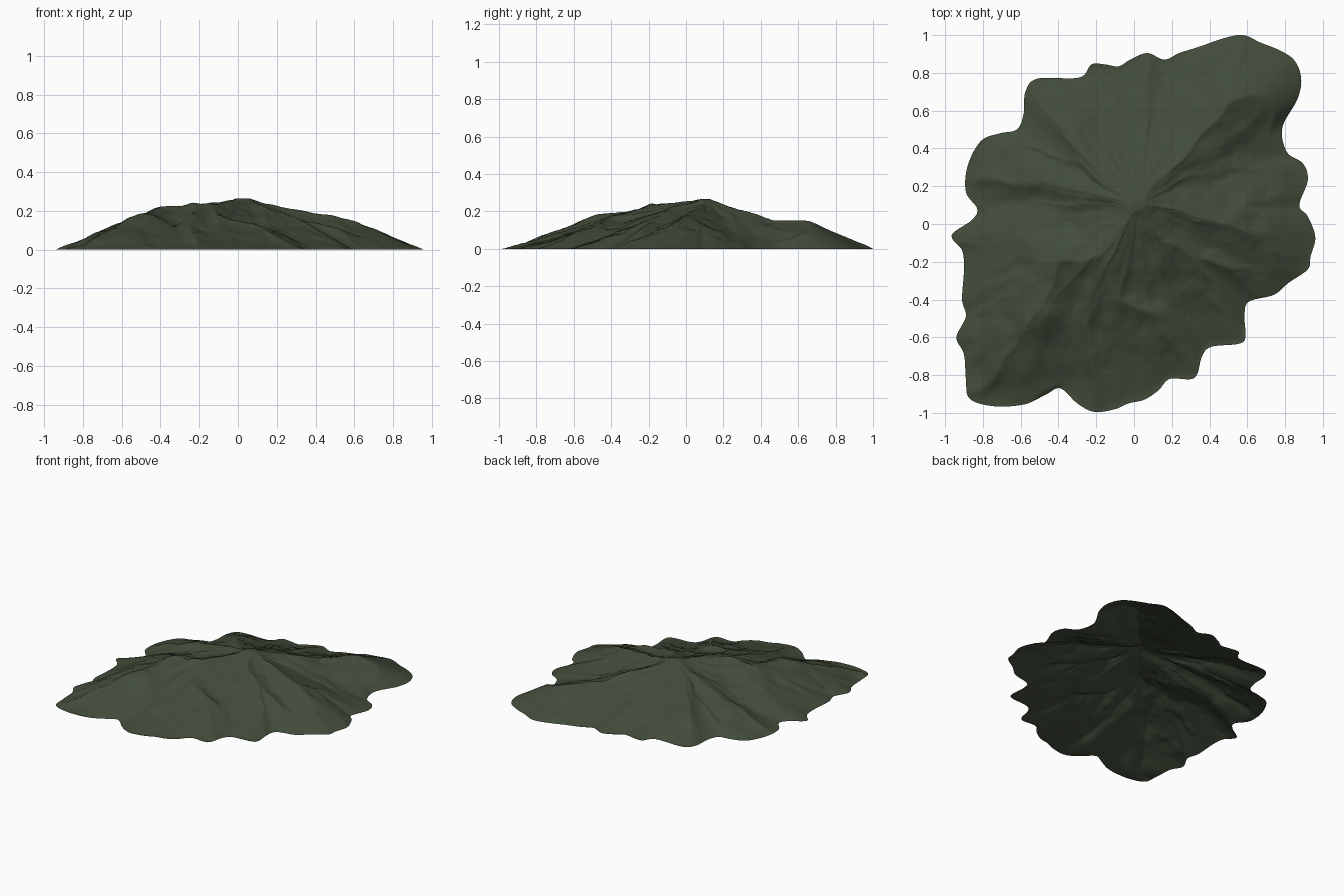
import bpy, bmesh, math
from mathutils import Vector, noise

if "Cube" in bpy.data.objects:
    bpy.data.objects.remove(bpy.data.objects["Cube"])

PEAK = Vector((0.02, 0.09))
SEGS, RINGS = 420, 80

# scalloped shoreline, clockwise from the north-east headland
SHORE = [(.58, 1), (.67, .96), (.77, .92), (.85, .865), (.885, .77), (.865, .66), (.785, .51), (.81, .38),
         (.895, .32), (.92, .23), (.875, .10), (.92, .04), (.96, -.07), (.935, -.17), (.92, -.24), (.82, -.31),
         (.74, -.375), (.61, -.41), (.585, -.48), (.59, -.60), (.55, -.635), (.41, -.65), (.36, -.70),
         (.32, -.815), (.19, -.82), (.13, -.88), (.055, -.93), (-.03, -.95), (-.10, -.98), (-.21, -.995),
         (-.30, -.95), (-.39, -.87), (-.47, -.905), (-.58, -.955), (-.74, -.965), (-.87, -.925),
         (-.89, -.82), (-.90, -.69), (-.94, -.60), (-.89, -.49), (-.91, -.40), (-.90, -.24), (-.91, -.14),
         (-.965, -.06), (-.86, .02), (-.83, .08), (-.89, .17), (-.88, .31), (-.81, .44), (-.71, .48),
         (-.62, .50), (-.585, .58), (-.575, .70), (-.51, .77), (-.29, .775), (-.225, .845), (-.155, .845),
         (-.08, .835), (-.02, .87), (.07, .905), (.16, .87), (.24, .905), (.35, .94), (.48, .985)]

# crest lines of the ridges: x, y, height
NE = [(.02, .1, .268), (.17, .26, .225), (.36, .46, .158), (.52, .64, .155), (.64, .72, .138), (.8, .84, .045)]
EAST = [(.02, .1, .268), (.22, .07, .224), (.5, 0, .178), (.62, -.05, .148), (.93, -.08, .01)]
SW = [(.02, .1, .268), (-.08, -.06, .256), (-.18, -.18, .246), (-.38, -.2, .235), (-.48, -.42, .2),
      (-.59, -.58, .152), (-.82, -.88, .03)]
WEST = [(-.36, -.2, .232), (-.6, -.17, .14), (-.9, -.12, .02)]
WNW = [(.02, .1, .268), (-.22, .16, .215), (-.5, .23, .145), (-.85, .24, .02)]
NW = [(-.05, .15, .245), (-.33, .42, .16), (-.52, .68, .04)]
NORTH = [(.02, .1, .268), (.05, .4, .165), (.06, .85, .02)]
SE = [(.02, .1, .268), (.14, -.08, .225), (.36, -.2, .16), (.8, -.27, .025)]
SOUTH = [(-.14, -.14, .245), (-.1, -.38, .18), (.08, -.48, .14), (.3, -.74, .02)]
SSW = [(-.2, -.18, .24), (-.24, -.42, .175), (-.2, -.9, .03)]
RIDGES = [NE, EAST, SW, WEST, WNW, NW, NORTH, SE, SOUTH, SSW]


def shore_point(u):
    """Smooth closed curve through the shoreline points."""
    n = len(SHORE)
    i, f = int(u) % n, u - int(u)
    a, b, c, d = (Vector(SHORE[(i + k) % n]) for k in (-1, 0, 1, 2))
    return 0.5 * (2 * b + (c - a) * f + (2 * a - 5 * b + 4 * c - d) * f * f + (3 * b - a - 3 * c + d) * f ** 3)


def ridge_height(p, ridge):
    """Height of a sloping roof hung from one crest line."""
    best = -1
    for a, b in zip(ridge, ridge[1:]):
        a2, b2 = Vector(a[:2]), Vector(b[:2])
        s = max(0, min(1, (p - a2).dot(b2 - a2) / (b2 - a2).length_squared))
        best = max(best, a[2] + (b[2] - a[2]) * s - 0.42 * (p - a2.lerp(b2, s)).length)
    return best


def height(p, t, reach):
    wob = Vector((noise.noise(Vector((p.x * 7, p.y * 7, 1))), noise.noise(Vector((p.x * 7, p.y * 7, 8)))))
    q = p + wob * 0.03
    base = 0.25 * (1 - t) ** 1.08
    k = 150
    vals = [base] + [ridge_height(q, r) for r in RIDGES]
    h = max(vals)
    h += math.log(sum(math.exp(k * (v - h)) for v in vals)) / k - 0.006
    # gullies running downhill and finer roughness, both fading at the shore
    d = (q - PEAK).normalized() * 5
    gully = abs(noise.noise(Vector((d.x, d.y, t * 1.5))))
    rough = noise.fractal(Vector((p.x * 7, p.y * 7, 3)), 0.8, 2.0, 4)
    h += (0.006 * rough + 0.016 * (0.2 - gully) * min(1, 3 * t)) * min(1, 5 * (1 - t))
    cap = 0.42 * (1 - t) * reach
    return max(0, min(h, cap) if t < 1 else 0)


# island terrain: rings shrinking from the shore to the peak
bm = bmesh.new()
shore = [shore_point(i * len(SHORE) / SEGS) for i in range(SEGS)]
top = bm.verts.new((PEAK.x, PEAK.y, 0.265))
rings = []
for r in range(1, RINGS + 1):
    t = r / RINGS
    ring = []
    for s in shore:
        p = PEAK.lerp(s, t)
        ring.append(bm.verts.new((p.x, p.y, min(0.265, height(p, t, (s - PEAK).length)))))
    rings.append(ring)
for i in range(SEGS):
    j = (i + 1) % SEGS
    bm.faces.new((top, rings[0][j], rings[0][i]))
    for a, b in zip(rings, rings[1:]):
        bm.faces.new((a[i], a[j], b[j], b[i]))
for f in bm.faces:
    f.smooth = True
    f.normal_update()
    if f.normal.z < 0:
        f.normal_flip()

mesh = bpy.data.meshes.new("island_terrain")
bm.to_mesh(mesh)
bm.free()
mat = bpy.data.materials.new("dark moss green")
mat.diffuse_color = (0.054, 0.073, 0.043, 1)
mat.use_nodes = True
mat.node_tree.nodes["Principled BSDF"].inputs["Base Color"].default_value = mat.diffuse_color
mesh.materials.append(mat)
bpy.context.collection.objects.link(bpy.data.objects.new("island_terrain", mesh))
